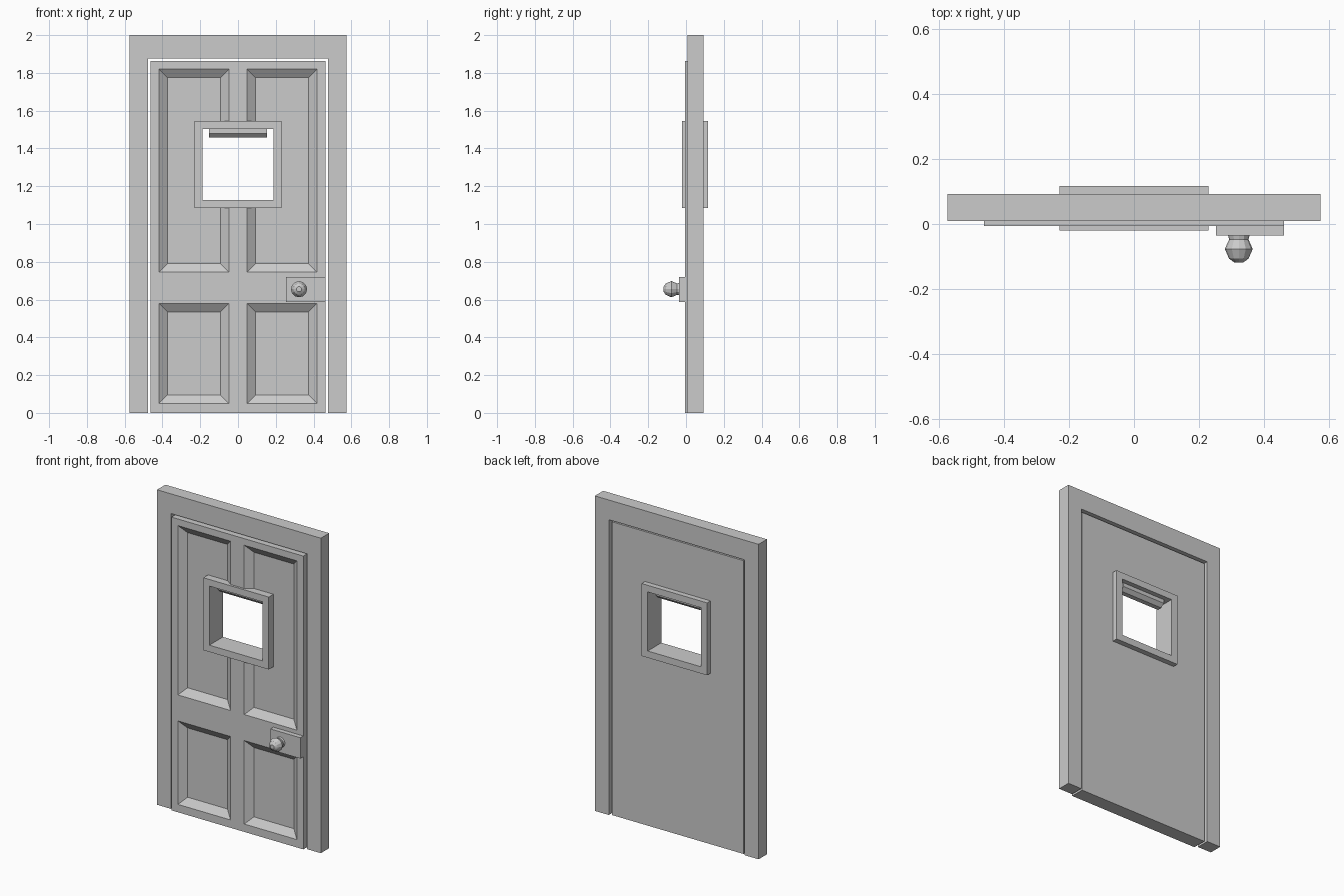
import bpy, bmesh
from math import radians, pi
from mathutils import Matrix

if "Cube" in bpy.data.objects:
    bpy.data.objects.remove(bpy.data.objects["Cube"])


def make_object(name, bm):
    bmesh.ops.recalc_face_normals(bm, faces=bm.faces)
    mesh = bpy.data.meshes.new(name)
    bm.to_mesh(mesh)
    bm.free()
    ob = bpy.data.objects.new(name, mesh)
    bpy.context.collection.objects.link(ob)
    return ob


def bridge(name, loops, closed_ring=False):
    """Join matching point loops with quads, capped unless they form a ring."""
    bm = bmesh.new()
    rows = [[bm.verts.new(p) for p in loop] for loop in loops]
    n = len(rows[0])
    pairs = list(zip(rows, rows[1:]))
    if closed_ring:
        pairs.append((rows[-1], rows[0]))
    for a, b in pairs:
        for i in range(n):
            j = (i + 1) % n
            bm.faces.new((a[i], a[j], b[j], b[i]))
    if not closed_ring:
        bm.faces.new(rows[0])
        bm.faces.new(rows[-1])
    return make_object(name, bm)


def rect(x0, x1, z0, z1, y):
    return [(x0, y, z0), (x1, y, z0), (x1, y, z1), (x0, y, z1)]


def box(name, x0, x1, z0, z1, y0, y1):
    return bridge(name, [rect(x0, x1, z0, z1, y0), rect(x0, x1, z0, z1, y1)])


def cut(ob, cutter):
    cutter.hide_render = True
    cutter.hide_set(True)
    mod = ob.modifiers.new("cut", 'BOOLEAN')
    mod.operation = 'DIFFERENCE'
    mod.solver = 'EXACT'
    mod.object = cutter
    bpy.context.view_layer.objects.active = ob
    bpy.ops.object.modifier_apply(modifier=mod.name)
    bpy.data.objects.remove(cutter)


# door surround: upside-down U profile
u = [(-.575, 0), (-.477, 0), (-.477, 1.875), (.477, 1.875),
     (.477, 0), (.575, 0), (.575, 2), (-.575, 2)]
bridge("door_surround", [[(x, y, z) for x, z in u] for y in (.009, .093)])

# door leaf with four sunken bevelled panels and a window hole
FRONT, DEPTH, BEVEL = -.006, .033, .045
leaf = box("door_leaf", -.463, .463, 0, 1.862, FRONT, .083)
for x0, x1 in ((-.418, -.048), (.048, .418)):
    for z0, z1 in ((.05, .58), (.745, 1.82)):
        # extend the slope slightly in front of the leaf for a clean cut
        e = .01
        g = e * BEVEL / DEPTH
        b = BEVEL
        cut(leaf, bridge("panel_cutter", [
            rect(x0 - g, x1 + g, z0 - g, z1 + g, FRONT - e),
            rect(x0 + b, x1 - b, z0 + b, z1 - b, FRONT + DEPTH)]))
cut(leaf, box("window_cutter", -.2, .2, 1.12, 1.515, -.2, .2))

# window frame passing through the leaf
outer, inner = (-.23, .23, 1.085, 1.545), (-.187, .187, 1.128, 1.503)
bridge("window_frame", [rect(*outer, -.02), rect(*outer, .117),
                        rect(*inner, .117), rect(*inner, -.02)], closed_ring=True)

# faceted bar under the top of the window
bm = bmesh.new()
bmesh.ops.create_cone(bm, cap_ends=True, segments=8, radius1=.04, radius2=.04, depth=.305,
                      matrix=Matrix.Translation((0, .05, 1.494))
                      @ Matrix.Rotation(pi / 2, 4, 'Y') @ Matrix.Rotation(pi / 8, 4, 'Z'))
make_object("window_bar", bm)

# lock plate
box("lock_plate", .253, .463, .588, .72, -.036, .02)

# turned door knob
bm = bmesh.new()
profile = [(0, -.03), (.034, -.03), (.03, -.048), (.043, -.077), (.03, -.107), (.014, -.118), (0, -.118)]
verts = [bm.verts.new((.323 + r, y, .655)) for r, y in profile]
edges = [bm.edges.new(p) for p in zip(verts, verts[1:])]
bmesh.ops.spin(bm, geom=verts + edges, cent=(.323, 0, .655), axis=(0, 1, 0),
               angle=radians(360), steps=12, use_merge=True)
bmesh.ops.remove_doubles(bm, verts=bm.verts, dist=.0005)
make_object("door_knob", bm)
